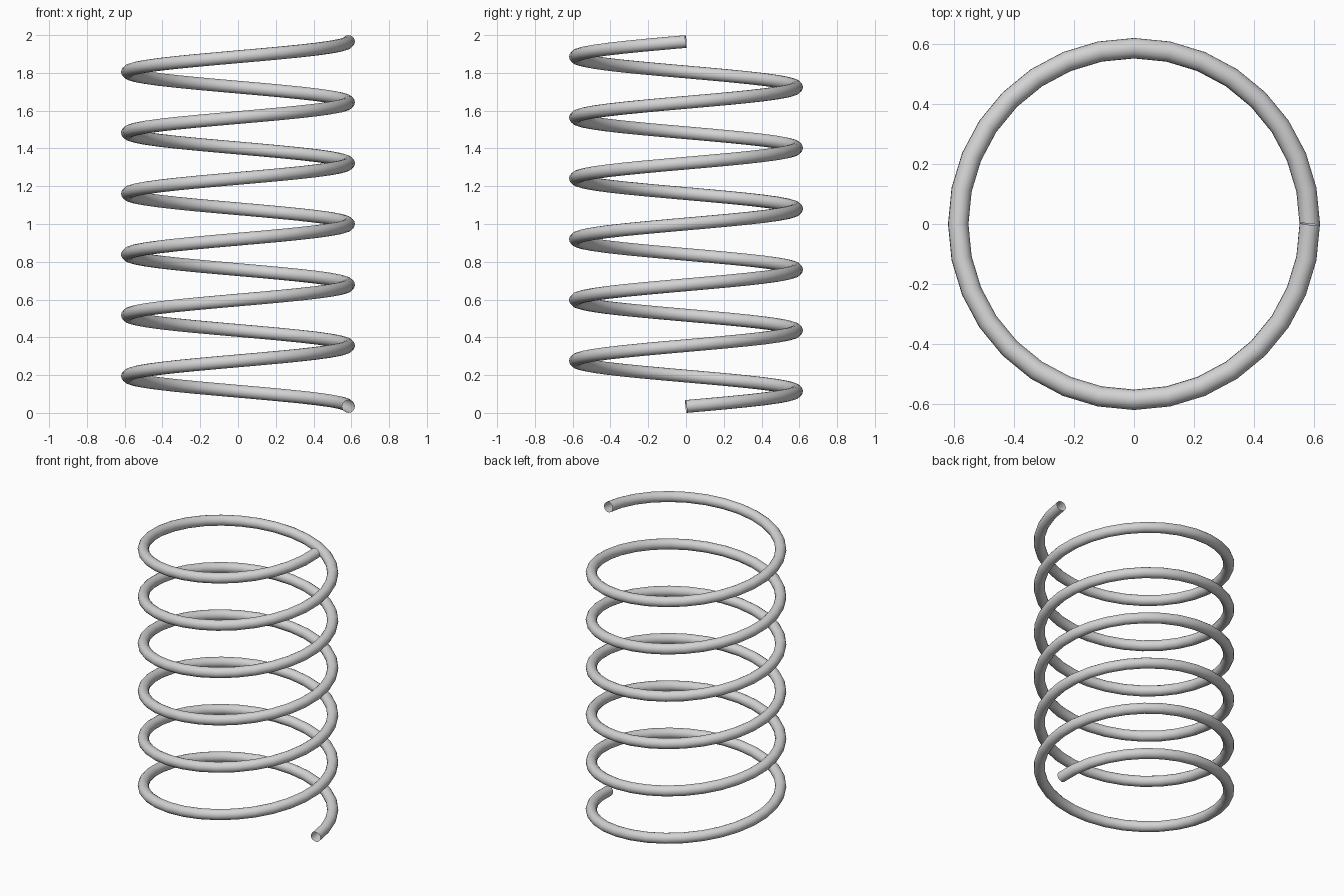
import bpy, math

if "Cube" in bpy.data.objects:
    bpy.data.objects.remove(bpy.data.objects["Cube"])

COIL_R, WIRE_R = 0.585, 0.034
TURNS, STEPS = 6, 32          # full turns, segments per turn
Z0, Z1 = 0.034, 1.966         # wire centre at bottom and top

steel = bpy.data.materials.new("light_grey_steel")
steel.diffuse_color = (0.65, 0.65, 0.65, 1)
steel.use_nodes = True
steel.node_tree.nodes["Principled BSDF"].inputs["Base Color"].default_value = steel.diffuse_color

# Helix centre line swept with a round, open-ended wire
curve = bpy.data.curves.new("spring_coil", 'CURVE')
curve.dimensions = '3D'
curve.bevel_depth = WIRE_R
curve.bevel_resolution = 6
curve.use_fill_caps = False
spline = curve.splines.new('POLY')
n = TURNS * STEPS
spline.points.add(n)
for i, p in enumerate(spline.points):
    a = 2 * math.pi * i / STEPS
    p.co = (COIL_R * math.cos(a), COIL_R * math.sin(a), Z0 + (Z1 - Z0) * i / n, 1)
spline.use_smooth = True
curve.materials.append(steel)

spring = bpy.data.objects.new("spring_coil", curve)
bpy.context.collection.objects.link(spring)

# Turn the swept wire into a smooth mesh
bpy.context.view_layer.objects.active = spring
spring.select_set(True)
bpy.ops.object.convert(target='MESH')
bpy.ops.object.shade_smooth_by_angle(angle=math.radians(40))
